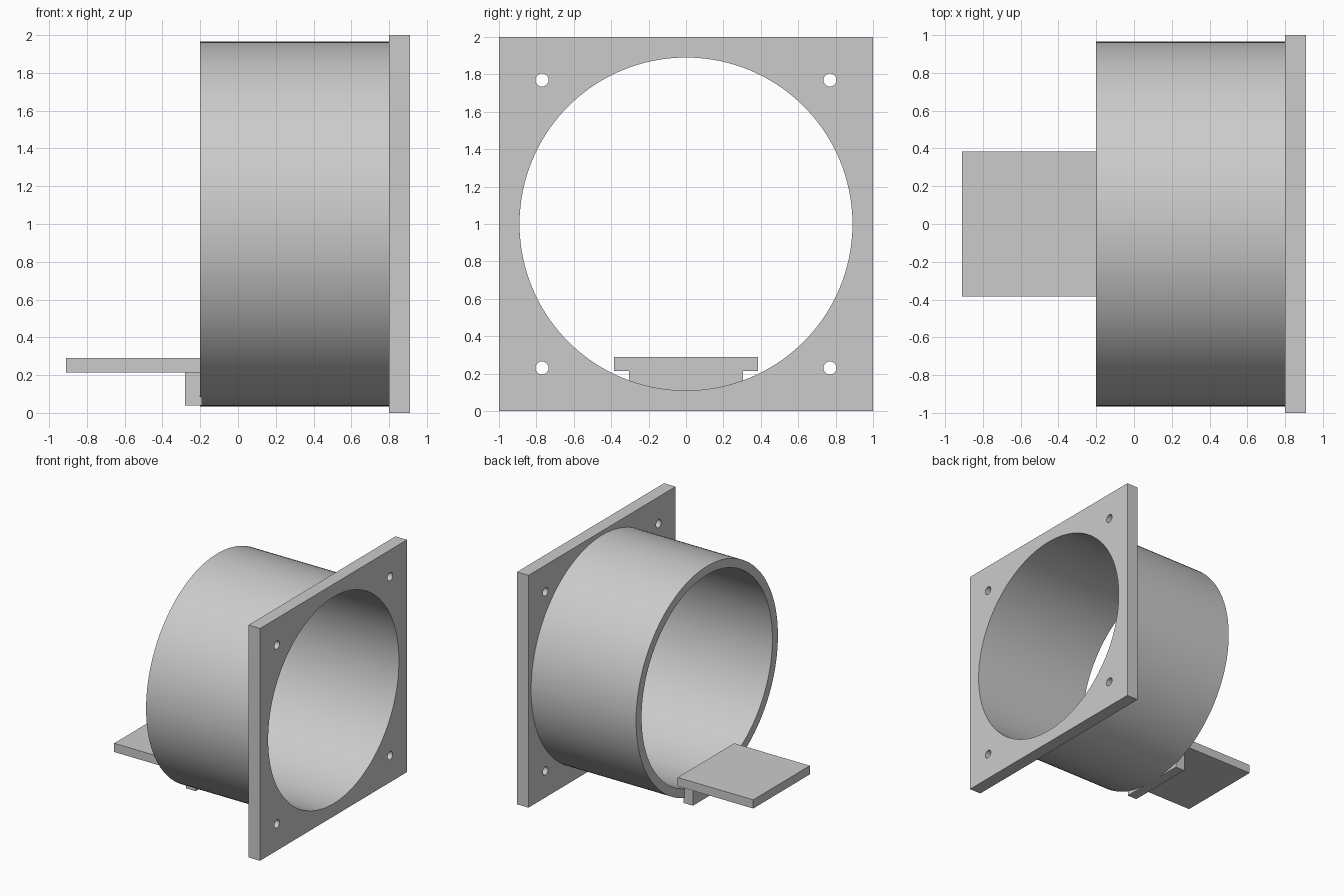
import bpy
import math

if "Cube" in bpy.data.objects:
    bpy.data.objects.remove(bpy.data.objects["Cube"], do_unlink=True)

grey = bpy.data.materials.new("plain grey")
grey.use_nodes = True
grey.diffuse_color = (0.6, 0.6, 0.6, 1)
grey.node_tree.nodes["Principled BSDF"].inputs["Base Color"].default_value = (0.6, 0.6, 0.6, 1)


def box(name, low, high):
    """Box between two opposite corners."""
    bpy.ops.mesh.primitive_cube_add(size=1, location=[(a + b) / 2 for a, b in zip(low, high)])
    ob = bpy.context.object
    ob.name = name
    ob.scale = [b - a for a, b in zip(low, high)]
    bpy.ops.object.transform_apply(location=False, rotation=False, scale=True)
    ob.data.materials.append(grey)
    return ob


def rod(name, radius, x0, x1, y=0, z=1, sides=128):
    """Cylinder lying along x."""
    bpy.ops.mesh.primitive_cylinder_add(
        vertices=sides, radius=radius, depth=x1 - x0,
        location=((x0 + x1) / 2, y, z), rotation=(0, math.pi / 2, 0))
    ob = bpy.context.object
    ob.name = name
    ob.data.materials.append(grey)
    return ob


def cut(target, cutter):
    """Subtract the cutter and discard it."""
    mod = target.modifiers.new("cut", 'BOOLEAN')
    mod.operation = 'DIFFERENCE'
    mod.solver = 'EXACT'
    mod.object = cutter
    bpy.ops.object.select_all(action='DESELECT')
    target.select_set(True)
    bpy.context.view_layer.objects.active = target
    bpy.ops.object.modifier_apply(modifier=mod.name)
    bpy.data.objects.remove(cutter, do_unlink=True)


def smooth(ob):
    bpy.ops.object.select_all(action='DESELECT')
    ob.select_set(True)
    bpy.context.view_layer.objects.active = ob
    bpy.ops.object.shade_smooth_by_angle(angle=math.radians(30))


BORE, OUTER = 0.89, 0.965
FLANGE_X, END_X = 0.8, 0.91

# Square mounting flange with a large bore and four screw holes
flange = box("mounting_flange", (FLANGE_X, -1, 0), (END_X, 1, 2))
cut(flange, rod("bore_cutter", BORE, 0.7, 1))
for sy in (-1, 1):
    for sz in (-1, 1):
        cut(flange, rod("screw_cutter", 0.035, 0.7, 1, sy * 0.77, 1 + sz * 0.77, 32))
smooth(flange)

# Round duct
duct = rod("duct", OUTER, -0.2, FLANGE_X)
cut(duct, rod("duct_cutter", BORE, -0.3, END_X))
smooth(duct)

# Shelf and the bracket that joins it to the duct rim
box("shelf", (-0.91, -0.385, 0.215), (-0.19, 0.385, 0.29))
box("shelf_bracket", (-0.28, -0.305, 0.04), (-0.19, 0.305, 0.215))
